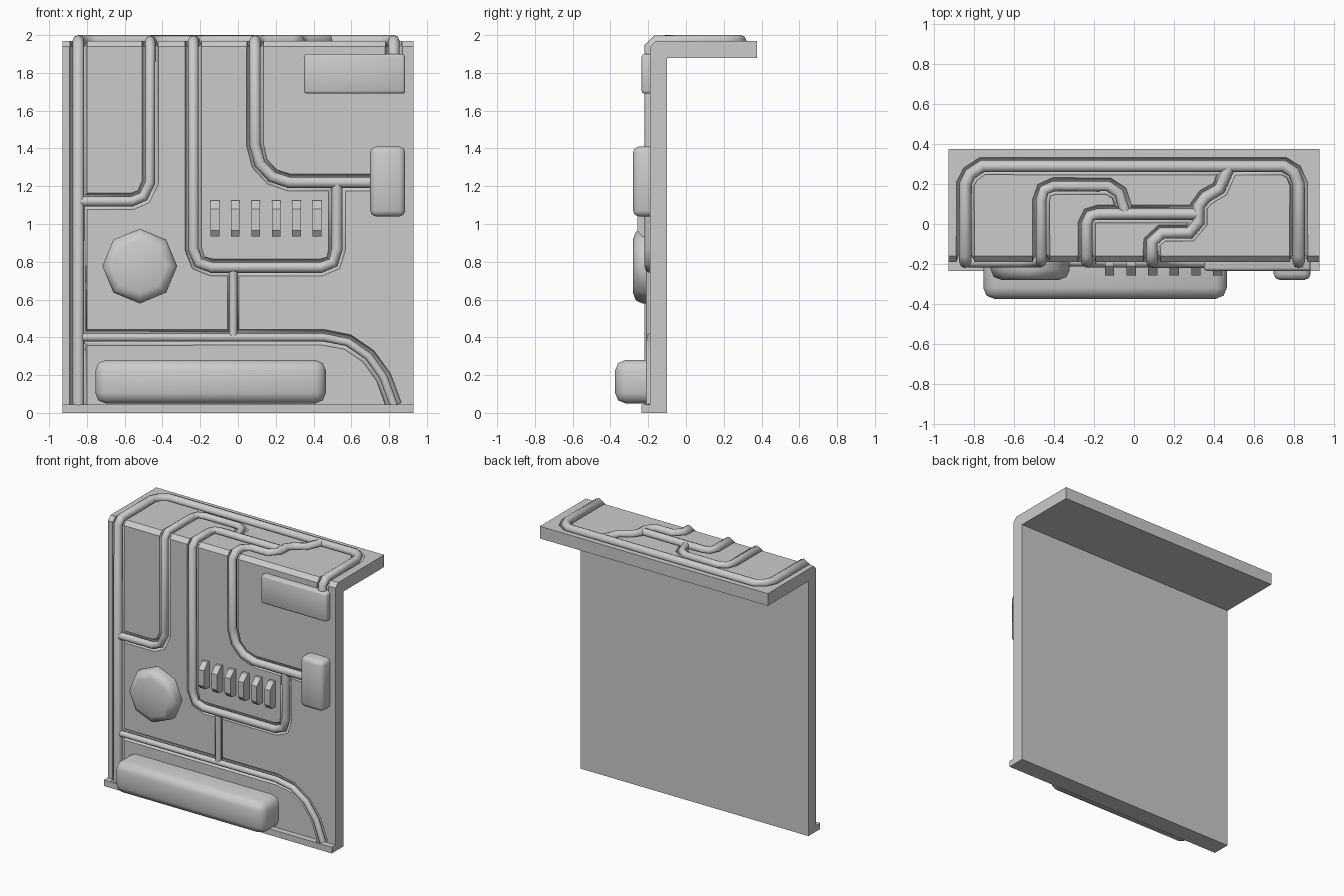
import bpy, bmesh, math
from mathutils import Matrix

if "Cube" in bpy.data.objects:
    bpy.data.objects.remove(bpy.data.objects["Cube"])

FY, TZ = -0.19, 1.97          # front face and top face of the panel


def finish(name, bm, angle=35):
    bmesh.ops.recalc_face_normals(bm, faces=bm.faces)
    me = bpy.data.meshes.new(name)
    bm.to_mesh(me)
    bm.free()
    ob = bpy.data.objects.new(name, me)
    bpy.context.collection.objects.link(ob)
    if angle:
        bpy.ops.object.select_all(action='DESELECT')
        ob.select_set(True)
        bpy.context.view_layer.objects.active = ob
        bpy.ops.object.shade_smooth_by_angle(angle=math.radians(angle))
    return ob


def extrude_yz(name, prof, x0, x1):
    bm = bmesh.new()
    f = bm.faces.new([bm.verts.new((x0, y, z)) for y, z in prof])
    r = bmesh.ops.extrude_face_region(bm, geom=[f])
    vs = [v for v in r['geom'] if isinstance(v, bmesh.types.BMVert)]
    bmesh.ops.translate(bm, verts=vs, vec=(x1 - x0, 0, 0))
    return finish(name, bm, 0)


def bevel_front(bm, width, seg, all_edges):
    front = min(v.co.y for v in bm.verts)
    back = max(v.co.y for v in bm.verts)
    edges = [e for e in bm.edges
             if not all(abs(v.co.y - back) < 1e-4 for v in e.verts)
             and (all_edges or all(abs(v.co.y - front) < 1e-4 for v in e.verts))]
    bmesh.ops.bevel(bm, geom=edges, offset=width, segments=seg, profile=0.5, affect='EDGES')


def box(name, x0, x1, z0, z1, yf, width):
    bm = bmesh.new()
    yb = FY + 0.02
    m = Matrix.Translation(((x0 + x1) / 2, (yf + yb) / 2, (z0 + z1) / 2)) @ \
        Matrix.Diagonal((x1 - x0, yb - yf, z1 - z0, 1))
    bmesh.ops.create_cube(bm, size=1, matrix=m)
    bevel_front(bm, width, 2, True)
    return finish(name, bm, 50)


def tube(name, pts, radius):
    cu = bpy.data.curves.new(name, 'CURVE')
    cu.dimensions = '3D'
    cu.bevel_depth = radius
    cu.bevel_resolution = 2
    cu.use_fill_caps = True
    sp = cu.splines.new('POLY')
    sp.points.add(len(pts) - 1)
    for p, c in zip(sp.points, pts):
        p.co = (*c, 1)
    ob = bpy.data.objects.new(name, cu)
    bpy.context.collection.objects.link(ob)
    bpy.ops.object.select_all(action='DESELECT')
    ob.select_set(True)
    bpy.context.view_layer.objects.active = ob
    bpy.ops.object.convert(target='MESH')
    ob = bpy.context.object
    bm = bmesh.new()
    bm.from_mesh(ob.data)
    bmesh.ops.remove_doubles(bm, verts=bm.verts, dist=1e-5)
    bmesh.ops.recalc_face_normals(bm, faces=bm.faces)
    bm.to_mesh(ob.data)
    bm.free()
    bpy.ops.object.shade_smooth_by_angle(angle=math.radians(50))
    return ob


def front(*p):
    return [(x, FY, z) for x, z in p]


def top(*p):
    return [(x, y, TZ) for x, y in p]


# L-shaped wall panel with bottom lip and top shelf
panel = extrude_yz("wall_panel", [
    (-0.10, 0), (-0.235, 0), (-0.235, 0.045), (FY, 0.045), (FY, 1.94), (-0.16, TZ),
    (0.375, TZ), (0.375, 1.88), (-0.10, 1.88)], -0.93, 0.93)

# pipes: (name, path, pipe radius, groove radius)
ze, ye = 1.935, -0.155        # where pipes roll over the front edge
pipes = [
    ("outer_pipe", front((-0.845, 0.04), (-0.845, ze))
     + top((-0.845, ye), (-0.845, 0.2), (-0.82, 0.25), (-0.76, 0.29), (0.75, 0.29),
           (0.8, 0.26), (0.825, 0.2), (0.825, ye)) + front((0.825, ze), (0.825, 1.87)), 0.031, 0.046),
    ("left_pipe", front((-0.83, 1.12), (-0.56, 1.12), (-0.5, 1.145), (-0.465, 1.22), (-0.465, ze))
     + top((-0.465, ye), (-0.465, 0.12), (-0.45, 0.17), (-0.4, 0.19), (-0.13, 0.19),
           (-0.075, 0.155), (-0.045, 0.06)), 0.027, 0.044),
    ("loop_pipe", front((0.525, 1.21), (0.525, 0.87), (0.505, 0.795), (0.44, 0.77), (-0.14, 0.77),
                        (-0.21, 0.795), (-0.237, 0.87), (-0.237, ze))
     + top((-0.237, ye), (-0.237, 0.0), (-0.22, 0.04), (-0.18, 0.05), (0.32, 0.05)), 0.029, 0.045),
    ("right_pipe", front((0.73, 1.22), (0.27, 1.22), (0.18, 1.25), (0.115, 1.32), (0.09, 1.42), (0.09, ze))
     + top((0.09, ye), (0.09, -0.09), (0.14, -0.045), (0.28, -0.045), (0.325, 0.01),
           (0.325, 0.09), (0.36, 0.135), (0.43, 0.175), (0.475, 0.28)), 0.03, 0.045),
    ("short_pipe", front((-0.025, 0.76), (-0.025, 0.41)), 0.022, 0.03),
    ("lower_pipe", front((-0.83, 0.4), (0.45, 0.4), (0.58, 0.375), (0.69, 0.3), (0.77, 0.19),
                         (0.825, 0.04)), 0.022, 0.042),
]
for name, path, r, groove in pipes:
    # groove cut into the panel around each pipe
    cutter = tube(name + "_cutter", path, groove)
    cutter.hide_render = True
    mod = panel.modifiers.new("groove", 'BOOLEAN')
    mod.operation = 'DIFFERENCE'
    mod.solver = 'EXACT'
    mod.object = cutter
    bpy.context.view_layer.objects.active = panel
    bpy.ops.object.modifier_apply(modifier=mod.name)
    bpy.data.objects.remove(cutter)
    tube(name, path, r)

# raised boxes
box("upper_box", 0.35, 0.885, 1.69, 1.90, -0.235, 0.015)
box("side_box", 0.70, 0.885, 1.04, 1.41, -0.28, 0.03)
box("lower_tank", -0.755, 0.465, 0.05, 0.28, -0.375, 0.055)

# octagonal dome
bm = bmesh.new()
bmesh.ops.create_cone(bm, cap_ends=True, segments=8, radius1=0.198, radius2=0.198, depth=0.11,
                      matrix=Matrix.Translation((-0.52, -0.225, 0.777)) @ Matrix.Rotation(math.pi / 2, 4, 'X'))
bevel_front(bm, 0.05, 2, False)
finish("octagon_cap", bm, 50)

# row of vent ribs
for i in range(6):
    x = -0.122 + i * 0.108
    extrude_yz(f"vent_rib_{i + 1}", [(FY + 0.01, 0.935), (-0.235, 0.935), (-0.257, 0.965), (-0.257, 1.08),
                                     (-0.21, 1.125), (FY + 0.01, 1.125)], x - 0.023, x + 0.023)
